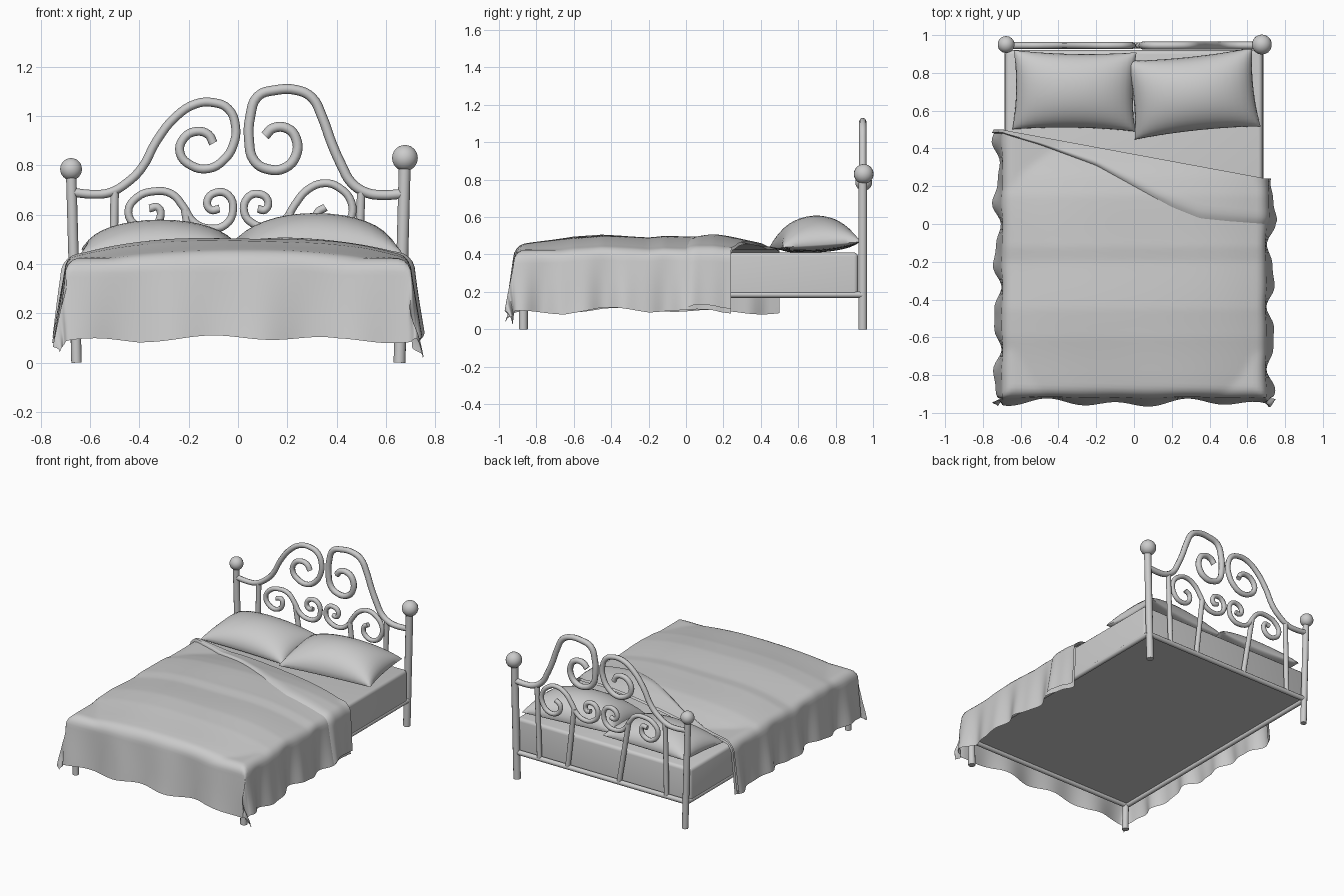
import bpy, bmesh, math
from mathutils import Matrix, Vector

cube = bpy.data.objects.get("Cube")
if cube:
    bpy.data.objects.remove(cube)

grey = bpy.data.materials.new("plain_grey")
grey.use_nodes = True
GREY = (0.6, 0.6, 0.6, 1)
grey.diffuse_color = GREY
grey.node_tree.nodes["Principled BSDF"].inputs["Base Color"].default_value = GREY


def add(name, mesh, smooth=True):
    obj = bpy.data.objects.new(name, mesh)
    bpy.context.collection.objects.link(obj)
    mesh.materials.clear()
    mesh.materials.append(grey)
    if smooth:
        bpy.ops.object.select_all(action='DESELECT')
        obj.select_set(True)
        bpy.context.view_layer.objects.active = obj
        bpy.ops.object.shade_smooth_by_angle(angle=math.radians(50))
    return obj


def finish(name, bm):
    mesh = bpy.data.meshes.new(name)
    bm.to_mesh(mesh)
    bm.free()
    return add(name, mesh)


def rod(name, a, b, radius, sides=12):
    a, b = Vector(a), Vector(b)
    turn = (b - a).to_track_quat('Z', 'Y').to_matrix().to_4x4()
    bm = bmesh.new()
    bmesh.ops.create_cone(bm, cap_ends=True, segments=sides, radius1=radius, radius2=radius,
                          depth=(b - a).length, matrix=Matrix.Translation((a + b) / 2) @ turn)
    return finish(name, bm)


def ball(name, centre, radius):
    bm = bmesh.new()
    bmesh.ops.create_uvsphere(bm, u_segments=18, v_segments=12, radius=radius,
                              matrix=Matrix.Translation(centre))
    return finish(name, bm)


def scroll(name, points, radius):
    """Bent tube through x, z points in the headboard plane."""
    curve = bpy.data.curves.new(name + "_path", 'CURVE')
    curve.dimensions = '3D'
    curve.bevel_depth, curve.bevel_resolution = radius, 2
    curve.resolution_u, curve.use_fill_caps = 4, True
    spline = curve.splines.new('BEZIER')
    spline.bezier_points.add(len(points) - 1)
    for p, (x, z) in zip(spline.bezier_points, points):
        p.co = (x, HEAD_Y, z)
        p.handle_left_type = p.handle_right_type = 'AUTO'
    temp = bpy.data.objects.new(name + "_path", curve)
    bpy.context.collection.objects.link(temp)
    bpy.context.view_layer.update()
    mesh = bpy.data.meshes.new_from_object(temp.evaluated_get(bpy.context.evaluated_depsgraph_get()))
    bpy.data.objects.remove(temp)
    add(name, mesh)


def lerp(table, t):
    """Smoothed lookup in a short table of (position, value)."""
    if t <= table[0][0]:
        return table[0][1]
    for (a, va), (b, vb) in zip(table, table[1:]):
        if t <= b:
            return va + (vb - va) * (t - a) / (b - a)
    return table[-1][1]


# Frame: posts, knobs, legs and rails
HEAD_Y, FOOT_Y, RAIL_Z = 0.945, -0.87, 0.185
for side, s, r, knob_z, knob_r in (("left", 1, 0.024, 0.83, 0.053), ("right", -1, 0.021, 0.785, 0.045)):
    rod(side + "_head_post", (s * 0.655, HEAD_Y, 0), (s * 0.677, HEAD_Y, knob_z), r)
    ball(side + "_knob", (s * 0.677, HEAD_Y + 0.005, knob_z), knob_r)
    rod(side + "_foot_leg", (s * 0.655, FOOT_Y, 0), (s * 0.66, FOOT_Y, 0.22), r)
    rod(side + "_rail", (s * 0.668, FOOT_Y, RAIL_Z), (s * 0.668, HEAD_Y, RAIL_Z), 0.017)
for name, y in (("head_rail", HEAD_Y), ("foot_rail", FOOT_Y)):
    rod(name, (-0.66, y, RAIL_Z), (0.66, y, RAIL_Z), 0.017)

# Headboard scrolls
scroll("right_large_scroll", [
    (-0.665, 0.69), (-0.59, 0.683), (-0.52, 0.69), (-0.45, 0.73), (-0.39, 0.79), (-0.33, 0.9),
    (-0.25, 1.0), (-0.17, 1.05), (-0.1, 1.055), (-0.04, 1.03), (-0.01, 0.96), (-0.02, 0.88),
    (-0.06, 0.82), (-0.12, 0.787), (-0.19, 0.8), (-0.235, 0.85), (-0.22, 0.91), (-0.17, 0.938),
    (-0.12, 0.925), (-0.1, 0.89)], 0.018)
scroll("left_large_scroll", [
    (0.67, 0.685), (0.58, 0.68), (0.52, 0.69), (0.46, 0.73), (0.42, 0.8), (0.38, 0.89),
    (0.34, 1.0), (0.3, 1.075), (0.24, 1.105), (0.15, 1.105), (0.08, 1.08), (0.05, 1.0),
    (0.045, 0.9), (0.065, 0.82), (0.12, 0.785), (0.19, 0.79), (0.235, 0.84), (0.235, 0.91),
    (0.2, 0.95), (0.14, 0.95), (0.11, 0.92)], 0.02)
scroll("right_small_scroll", [
    (-0.36, 0.625), (-0.325, 0.63), (-0.315, 0.59), (-0.35, 0.55), (-0.41, 0.555),
    (-0.445, 0.61), (-0.41, 0.67), (-0.34, 0.695), (-0.27, 0.685), (-0.22, 0.63),
    (-0.18, 0.57), (-0.12, 0.545), (-0.05, 0.56), (-0.02, 0.62), (-0.04, 0.68),
    (-0.09, 0.69), (-0.125, 0.655), (-0.11, 0.62), (-0.075, 0.625)], 0.016)
scroll("left_small_scroll", [
    (0.355, 0.63), (0.32, 0.605), (0.33, 0.55), (0.4, 0.53), (0.455, 0.58), (0.46, 0.65),
    (0.41, 0.71), (0.35, 0.728), (0.28, 0.7), (0.23, 0.64), (0.19, 0.58), (0.13, 0.55),
    (0.06, 0.565), (0.025, 0.61), (0.04, 0.67), (0.08, 0.685), (0.12, 0.66), (0.11, 0.62),
    (0.08, 0.625)], 0.016)

# Headboard bars
for i, (top_x, low_x, top_z) in enumerate(((0.5, 0.48, 0.7), (0.21, 0.26, 0.61),
                                           (-0.215, -0.14, 0.62), (-0.5, -0.51, 0.7))):
    rod("headboard_bar_%d" % (i + 1), (low_x, HEAD_Y, RAIL_Z), (top_x, HEAD_Y, top_z), 0.017)

# Mattress
bm = bmesh.new()
bmesh.ops.create_cube(bm, size=1, matrix=Matrix.Translation((0, 0.02, 0.3))
                      @ Matrix.Diagonal((1.36, 1.8, 0.22, 1)))
bmesh.ops.bevel(bm, geom=[e for e in bm.edges if max(v.co.z for v in e.verts) > 0.35],
                offset=0.022, segments=3, affect='EDGES', profile=0.5)
finish("mattress", bm)


# Pillows
def pillow(name, centre, half_x, half_y, height, turn):
    bm = bmesh.new()
    for side, tall in ((1, height), (-1, 0.035)):
        new = bmesh.ops.create_grid(bm, x_segments=18, y_segments=18, size=1)["verts"]
        for v in new:
            u, w = (math.sin(c * math.pi / 2) for c in v.co.xy)
            puff = max(0, (1 - u * u) * (1 - w * w)) ** 0.45
            v.co = (u * half_x * (1 - 0.05 * (1 - w * w)),
                    w * half_y * (1 - 0.07 * (1 - u * u)), side * tall * puff)
    bmesh.ops.remove_doubles(bm, verts=bm.verts, dist=0.0005)
    bmesh.ops.recalc_face_normals(bm, faces=bm.faces)
    bm.transform(Matrix.Translation(centre) @ Matrix.Rotation(math.radians(turn), 4, 'Z')
                 @ Matrix.Rotation(math.radians(4), 4, 'X'))
    finish(name, bm)


pillow("right_pillow", (-0.315, 0.705, 0.445), 0.325, 0.21, 0.135, -1)
pillow("left_pillow", (0.315, 0.69, 0.452), 0.335, 0.21, 0.155, 6)

# Blanket: a sheet rolled over the mattress edges, with hanging ripples
ROLL = 0.06
RIDGE = [(-0.95, 0.44), (-0.8, 0.465), (-0.6, 0.495), (-0.45, 0.503), (-0.2, 0.492),
         (-0.12, 0.5), (0.15, 0.49), (0.25, 0.475), (0.4, 0.445), (0.5, 0.43)]
FOLD = [(-0.7, 0.48), (-0.5, 0.42), (-0.2, 0.31), (0, 0.2), (0.2, 0.09), (0.35, 0.03),
        (0.5, 0.015), (0.7, 0)]
HANG = 0.37
SIDE_LIMIT, FOOT_LIMIT = 0.64, 0.86


def roll(distance, limit, lift):
    """Outward position and drop of cloth passing over a rounded edge."""
    e, r = distance - limit, ROLL + lift
    if e <= 0:
        return distance, 0
    if e < r * math.pi / 2:
        return limit + r * math.sin(e / r), r * (1 - math.cos(e / r))
    d = e - r * math.pi / 2
    return limit + r + 0.1 * d, r + d


def drape(a, b, lift):
    s = 1 if a > 0 else -1
    x, drop_x = roll(abs(a), SIDE_LIMIT, lift)
    y, drop_y = roll(-b, FOOT_LIMIT, lift)
    crown = lerp(RIDGE, b) - 0.06 * min(1, abs(a) / SIDE_LIMIT) ** 3
    crown += 0.004 * math.sin(9 * b + 4 * a) * math.cos(5 * a - 3 * b)
    z = max(0.425, crown) + lift - (drop_x ** 4 + drop_y ** 4) ** 0.25
    x += drop_x / 0.33 * (0.018 * math.sin(20 * b + s) + 0.008 * math.sin(37 * b + 2 * s))
    y += drop_y / 0.33 * (0.014 * math.sin(17 * a) + 0.01 * math.sin(8 * a + 2))
    z += (drop_x + drop_y) * 0.03 * math.sin(13 * (a + b))
    return s * x, -y, z


def head_edge(a):
    return 0.37 - 0.185 * max(-0.7, min(0.7, a))


def cloth(name, start, rows, lift):
    bm = bmesh.new()
    cols, width = 84, SIDE_LIMIT + HANG
    grid = []
    for i in range(cols + 1):
        a = width * (2 * i / cols - 1)
        line = []
        for j in range(rows + 1):
            t = j / rows
            b = start(a) + (head_edge(a) - start(a)) * t
            line.append(bm.verts.new(drape(a, b, lift * min(1, (t * 5) ** 0.5))))
        grid.append(line)
    for p, q in zip(grid, grid[1:]):
        for j in range(rows):
            bm.faces.new((p[j], q[j], q[j + 1], p[j + 1]))
    finish(name, bm)


cloth("blanket", lambda a: -FOOT_LIMIT - HANG, 80, 0)
cloth("blanket_fold", lambda a: lerp(FOLD, a), 14, 0.016)
